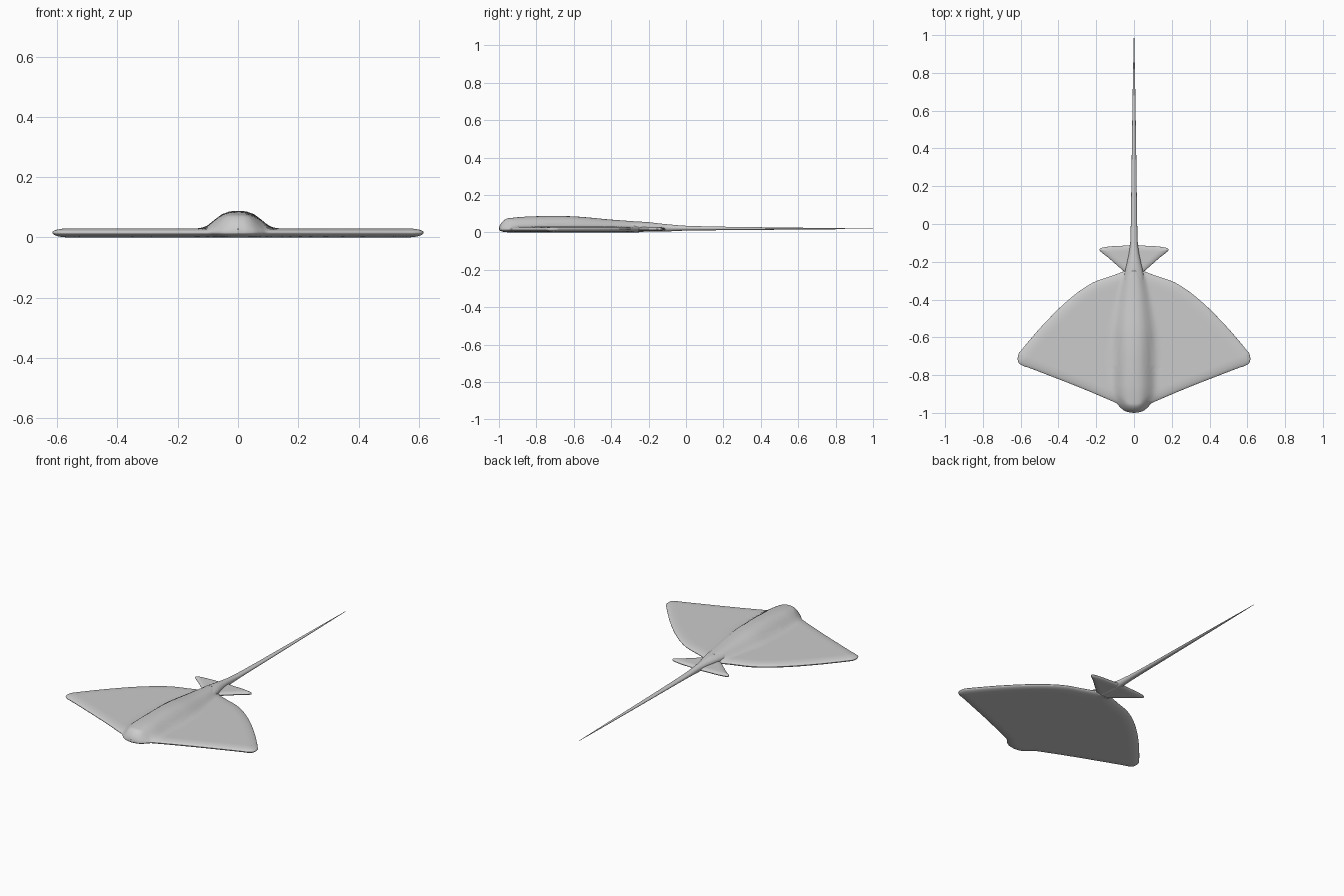
import bpy, bmesh, math
from mathutils import Vector

if "Cube" in bpy.data.objects:
    bpy.data.objects.remove(bpy.data.objects["Cube"])


def curve(points):
    """Smooth monotone interpolation through (y, value) pairs."""
    n = len(points)
    d = [(points[i+1][1] - points[i][1]) / (points[i+1][0] - points[i][0]) for i in range(n - 1)]
    m = [d[0]] + [2*a*b/(a + b) if a*b > 0 else 0 for a, b in zip(d, d[1:])] + [d[-1]]

    def f(y):
        y = max(points[0][0], min(points[-1][0], y))
        i = 0
        while i < n - 2 and y > points[i+1][0]:
            i += 1
        h = points[i+1][0] - points[i][0]
        t = (y - points[i][0]) / h
        return ((2*t**3 - 3*t*t + 1)*points[i][1] + (t**3 - 2*t*t + t)*h*m[i]
                + (3*t*t - 2*t**3)*points[i+1][1] + (t**3 - t*t)*h*m[i+1])
    return f


def stations(points, steps):
    ys = [a[0] + (b[0] - a[0])*k/steps for a, b in zip(points, points[1:]) for k in range(steps)]
    return ys + [points[-1][0]]


def loft(name, rings):
    bm = bmesh.new()
    rows = [[bm.verts.new(p) for p in r] for r in rings]
    n = len(rows[0])
    for a, b in zip(rows, rows[1:]):
        for i in range(n):
            j = (i + 1) % n
            bm.faces.new((a[i], a[j], b[j], b[i]))
    bm.faces.new(rows[0])
    bm.faces.new(rows[-1])
    bmesh.ops.recalc_face_normals(bm, faces=bm.faces[:])
    me = bpy.data.meshes.new(name)
    bm.to_mesh(me)
    bm.free()
    ob = bpy.data.objects.new(name, me)
    bpy.context.collection.objects.link(ob)
    for p in me.polygons:
        p.use_smooth = True
    return ob


def edge_distance(p, line):
    best = 9.0
    for a, b in zip(line, line[1:]):
        ab = b - a
        t = max(0.0, min(1.0, (p - a).dot(ab) / ab.length_squared))
        best = min(best, (a + ab*t - p).length)
    return best


def flat_fin(name, outline, mid, thick, radius, hump, cols=36, steps=5):
    """Flat round-edged sheet with half-width outline(y) plus a raised hump on top."""
    width = curve(outline)
    ys = stations(outline, steps)
    line = [Vector((width(y), y)) for y in ys]
    rings = []
    for y in ys:
        w = width(y)
        half = []
        for k in range(cols + 1):
            x = w*math.sin(math.pi/2*k/cols)
            d = edge_distance(Vector((x, y)), line) if k < cols else 0.0
            q = 1 - min(d/radius, 1)
            e = math.sqrt(max(0, 1 - q*q))
            q = 1 - min(d/0.045, 1)
            eh = math.sqrt(max(0, 1 - q*q))
            half.append((x, mid + thick*e + hump(x, y)*eh, mid - mid*e if hump is ridge else mid - thick*e))
        top = [(s*x, y, zt) for s, part in ((-1, half[:0:-1]), (1, half)) for x, zt, _ in part]
        low = [(s*x, y, zb) for s, part in ((1, half[-2::-1]), (-1, half[1:-1])) for x, _, zb in part]
        rings.append(top + low)
    return loft(name, rings)


# Raised ridge along the back: height above the wings and half-width
ridge_h = curve([(-1, .03), (-.98, .038), (-.95, .045), (-.85, .054), (-.7, .058),
                 (-.6, .055), (-.4, .038), (-.25, .027)])
ridge_w = curve([(-1, .07), (-.95, .105), (-.85, .123), (-.6, .123), (-.4, .095), (-.25, .06)])


def ridge(x, y):
    s = min(abs(x)/ridge_w(y), 1)
    return ridge_h(y)*(0.5 + 0.5*math.cos(math.pi*s**1.5))


# Body disc with wings and head
flat_fin("body_and_wings", [
    (-1.0, .002), (-.996, .03), (-.985, .056), (-.965, .078), (-.948, .095), (-.935, .123),
    (-.862, .296), (-.80, .455), (-.76, .56), (-.75, .59), (-.735, .611), (-.715, .616),
    (-.69, .612), (-.665, .594), (-.60, .54), (-.53, .478), (-.40, .345), (-.31, .217),
    (-.27, .105), (-.25, .053)], 0.016, 0.014, 0.055, ridge)

# Pelvic fins
flat_fin("pelvic_fins", [
    (-.27, .03), (-.245, .06), (-.21, .10), (-.175, .14), (-.145, .178), (-.136, .184), (-.129, .178),
    (-.119, .13), (-.113, .03), (-.108, .012)], 0.017, 0.011, 0.03, lambda x, y: 0.0, 20)

# Tail: tapering tube that starts inside the back ridge
tail_w = [(-.36, .05), (-.30, .054), (-.25, .047), (-.20, .036), (-.15, .026), (-.10, .020),
          (0, .017), (.25, .0135), (.5, .010), (.75, .006), (1, .001)]
half_w = curve(tail_w)
top_z = curve([(-.36, .058), (-.25, .057), (-.1, .043), (0, .035), (.2, .030), (.5, .026), (1, .020)])
low_z = curve([(-.36, .006), (-.25, .003), (-.1, .005), (0, .009), (.5, .014), (1, .018)])
rings = []
for y in stations(tail_w, 5):
    c, r = (top_z(y) + low_z(y))/2, (top_z(y) - low_z(y))/2
    rings.append([(half_w(y)*math.cos(a), y, c + r*math.sin(a))
                  for a in (2*math.pi*k/24 for k in range(24))])
loft("tail", rings)
